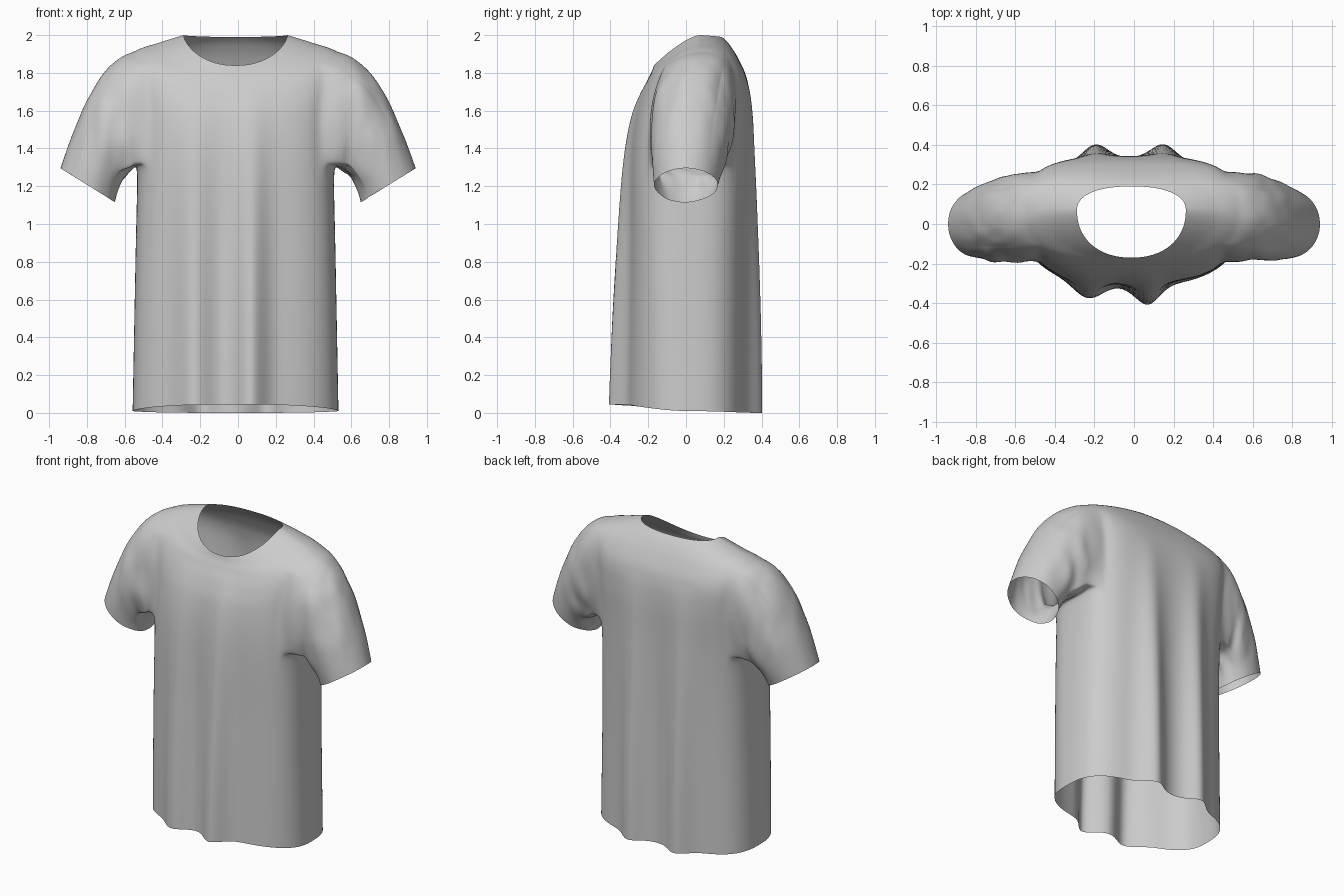
import bpy, bmesh, math
from mathutils import Vector, noise

cube = bpy.data.objects.get("Cube")
if cube:
    bpy.data.objects.remove(cube)

COLS, STEPS, ARM = 128, 6, 13          # columns round the body, rows per key, armhole half width
ARM_LOW, ARM_HIGH = 2 * STEPS, 5 * STEPS
SLEEVE_RINGS = 22

# Key rings: half width, front y, back y, centre y, side z, front z, back z, front and back roundness
KEYS = [Vector(k) for k in (
    (.545, -.315, .33, .00, .01, .045, .00, 2.5, 2.9),
    (.53, -.30, .33, .00, .80, .80, .80, 2.8, 3.0),
    (.52, -.295, .335, .02, 1.31, 1.31, 1.31, 3.0, 3.2),
    (.525, -.275, .34, .04, 1.61, 1.55, 1.60, 2.9, 3.5),
    (.545, -.24, .325, .05, 1.81, 1.68, 1.76, 2.7, 3.5),
    (.54, -.20, .28, .06, 1.91, 1.77, 1.87, 2.5, 3.0),
    (.42, -.18, .23, .07, 1.955, 1.81, 1.95, 2.3, 2.5),
    (.275, -.17, .19, .07, 2.00, 1.84, 1.99, 2.2, 2.3))]

# Hanging folds: x position, spread, depth
FRONT_FOLDS = ((-.22, .095, .075), (.08, .08, .10))
BACK_FOLDS = ((-.18, .085, .08), (.16, .085, .08))


def key_at(row):
    """Smooth curve through the key rings."""
    i = min(row // STEPS, len(KEYS) - 2)
    t = row / STEPS - i
    b, c = KEYS[i], KEYS[i + 1]
    a = KEYS[max(i - 1, 0)]
    d = KEYS[min(i + 2, len(KEYS) - 1)]
    return .5 * (2 * b + (c - a) * t + (2 * a - 5 * b + 4 * c - d) * t ** 2
                 + (3 * b - a - 3 * c + d) * t ** 3)


def body_point(row, col):
    w, front, back, mid, z_side, z_front, z_back, round_front, round_back = key_at(row)
    angle = math.tau * col / COLS
    c, s = math.cos(angle), math.sin(angle)
    if s > 0:
        depth, z_mid, folds, power = back, z_back, BACK_FOLDS, round_back
    else:
        depth, z_mid, folds, power = front, z_front, FRONT_FOLDS, round_front
    x = w * math.copysign(abs(c) ** (2 / power), c)
    lift = abs(s) ** (2 / power)
    y = mid + (depth - mid) * lift
    z = z_side + (z_mid - z_side) * abs(s) ** 1.3
    fade = max(0, 1 - (z / 1.75) ** 2)
    push = sum(d * math.exp(-((x - p) / r) ** 2) for p, r, d in folds)
    y += math.copysign(push * fade * min(1, lift * 1.5), s)
    # The cloth hangs slightly to one side
    return Vector((x - .013, y, z))


bm = bmesh.new()
rows = (len(KEYS) - 1) * STEPS + 1
grid = [[bm.verts.new(body_point(r, c)) for c in range(COLS)] for r in range(rows)]


def in_armhole(r, c):
    near = min((c - k) % COLS for k in (-ARM, COLS // 2 - ARM))
    return ARM_LOW <= r < ARM_HIGH and near < 2 * ARM


# Body, left open at both armholes
for r in range(rows - 1):
    for c in range(COLS):
        if not in_armhole(r, c):
            n = (c + 1) % COLS
            bm.faces.new((grid[r][c], grid[r][n], grid[r + 1][n], grid[r + 1][c]))


def armhole_loop(centre):
    """Boundary of an armhole, in order."""
    lo, hi = centre - ARM, centre + ARM
    path = [(ARM_LOW, c) for c in range(lo, hi)]
    path += [(r, hi) for r in range(ARM_LOW, ARM_HIGH)]
    path += [(ARM_HIGH, c) for c in range(hi, lo, -1)]
    path += [(r, lo) for r in range(ARM_HIGH, ARM_LOW, -1)]
    return [grid[r][c % COLS] for r, c in path]


def oval(centre, up, half_y, angle, side):
    p = Vector(centre) + Vector(up) * math.cos(angle)
    return Vector((p.x * side, p.y + half_y * math.sin(angle), p.z))


# Sleeves, swept from each armhole down to its cuff
soft = set()
for side, centre in ((1, 0), (-1, COLS // 2)):
    start = armhole_loop(centre)
    ys = [v.co.y for v in start]
    zs = [v.co.z for v in start]
    cy, hy = (max(ys) + min(ys)) / 2, (max(ys) - min(ys)) / 2
    cz, hz = (max(zs) + min(zs)) / 2, (max(zs) - min(zs)) / 2
    angles = [math.atan2((v.co.y - cy) / hy, (v.co.z - cz) / hz) for v in start]
    soft.update(start)
    last = start
    for k in range(1, SLEEVE_RINGS + 1):
        t = k / SLEEVE_RINGS
        ring = []
        for v, a in zip(start, angles):
            bend = oval((.68, .03, 1.585), (.065, 0, .31), .235, a, side)
            cuff = oval((.795, .0, 1.205), (.145, 0, .09), .168, a, side)
            p = v.co * (1 - t) ** 2 + bend * 2 * t * (1 - t) + cuff * t * t
            # Creases, strongest under the arm
            out = Vector((side * .4 * math.cos(a), math.sin(a), math.cos(a)))
            crease = noise.noise(Vector((p.x * 13, p.y * 13, p.z * 5 + side)))
            p += out * crease * .028 * math.sin(math.pi * min(t, .93)) * (.65 - .35 * math.cos(a))
            ring.append(bm.verts.new(p))
        for i in range(len(ring)):
            j = (i + 1) % len(ring)
            bm.faces.new((last[i], last[j], ring[j], ring[i]))
        if k < 4:
            soft.update(ring)
        last = ring

# Soften the armhole seams
for step in range(3):
    soft.update([e.other_vert(v) for v in list(soft) for e in v.link_edges])
soft = [v for v in soft if not v.is_boundary]
for step in range(4):
    bmesh.ops.smooth_vert(bm, verts=soft, factor=.5, use_axis_x=True, use_axis_y=True, use_axis_z=True)

bmesh.ops.recalc_face_normals(bm, faces=bm.faces)
mesh = bpy.data.meshes.new("shirt")
bm.to_mesh(mesh)
bm.free()
for poly in mesh.polygons:
    poly.use_smooth = True

fabric = bpy.data.materials.new("light grey fabric")
fabric.use_nodes = True
colour = (.6, .6, .6, 1)
fabric.diffuse_color = colour
fabric.node_tree.nodes["Principled BSDF"].inputs["Base Color"].default_value = colour
mesh.materials.append(fabric)

shirt = bpy.data.objects.new("shirt", mesh)
bpy.context.collection.objects.link(shirt)
cloth = shirt.modifiers.new("smooth cloth", 'SUBSURF')
cloth.levels = cloth.render_levels = 1
